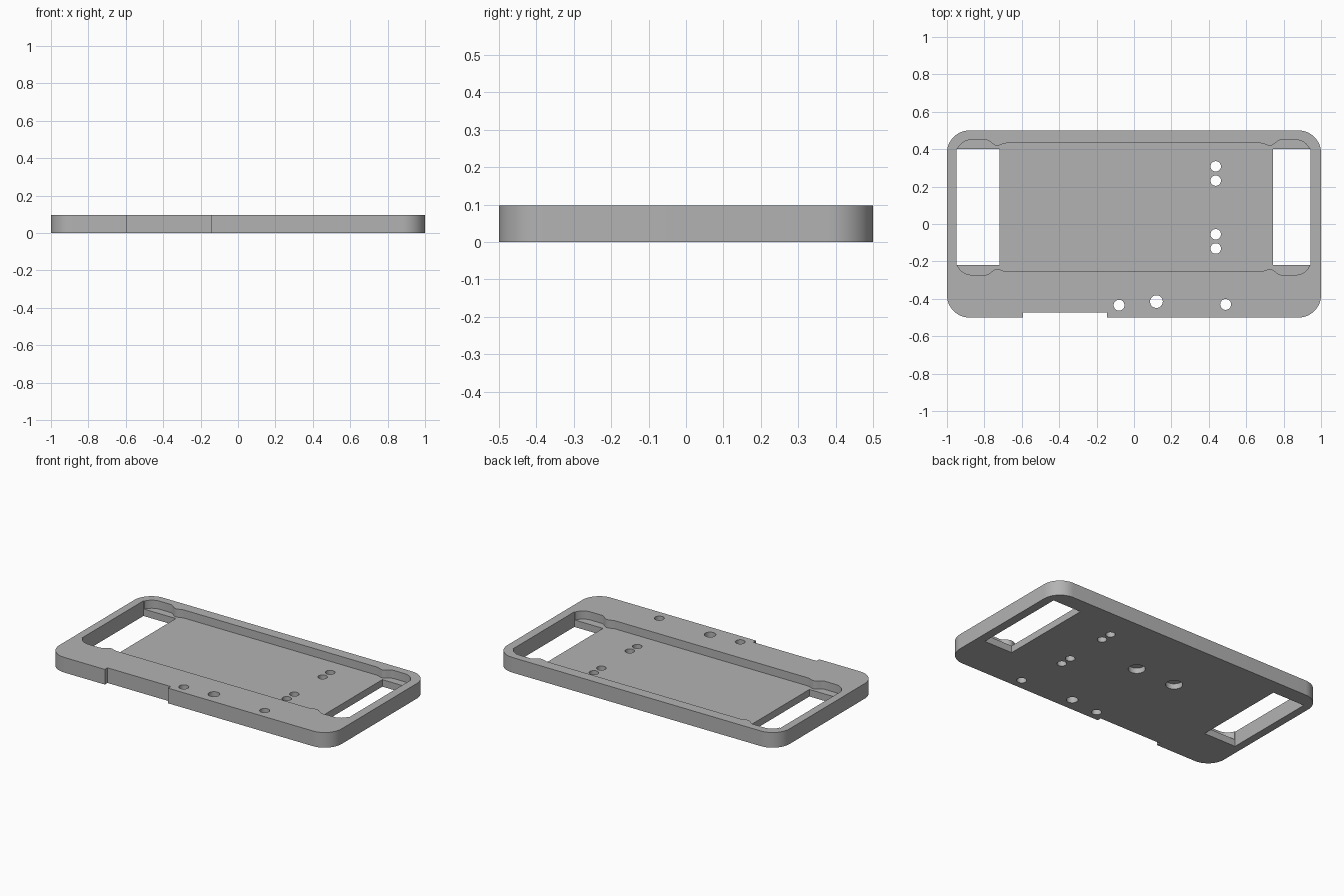
import bpy, bmesh, math

cube = bpy.data.objects.get("Cube")
if cube:
    bpy.data.objects.remove(cube, do_unlink=True)

HEIGHT, FLOOR = 0.097, 0.045
grey = bpy.data.materials.new("plain grey")
grey.use_nodes = True
colour = (0.45, 0.45, 0.45, 1)
grey.diffuse_color = colour
grey.node_tree.nodes["Principled BSDF"].inputs["Base Color"].default_value = colour


def prism(name, outline, z0, z1):
    """Extrude a flat outline between two heights."""
    bm = bmesh.new()
    face = bm.faces.new([bm.verts.new((x, y, z0)) for x, y in outline])
    up = bmesh.ops.extrude_face_region(bm, geom=[face])["geom"]
    bmesh.ops.translate(bm, vec=(0, 0, z1 - z0),
                        verts=[v for v in up if isinstance(v, bmesh.types.BMVert)])
    bmesh.ops.recalc_face_normals(bm, faces=bm.faces)
    mesh = bpy.data.meshes.new(name)
    bm.to_mesh(mesh)
    bm.free()
    mesh.materials.append(grey)
    obj = bpy.data.objects.new(name, mesh)
    bpy.context.collection.objects.link(obj)
    return obj


def arc(cx, cy, r, start, end, steps):
    angles = [math.radians(start + (end - start) * i / steps) for i in range(steps + 1)]
    return [(cx + r * math.cos(a), cy + r * math.sin(a)) for a in angles]


def circle(x, y, r):
    return arc(x, y, r, 0, 360, 32)[:-1]


def box(x0, x1, y0, y1):
    return [(x0, y0), (x1, y0), (x1, y1), (x0, y1)]


def s_curve(x0, y0, x1, y1, steps=8):
    """Smooth step from one level to another."""
    return [(x0 + (x1 - x0) * i / steps,
             y0 + (y1 - y0) * (1 - math.cos(math.pi * i / steps)) / 2)
            for i in range(1, steps + 1)]


def cut(target, name, outline, z0, z1):
    cutter = prism(name, outline, z0, z1)
    cutter.hide_render = True
    mod = target.modifiers.new(name, "BOOLEAN")
    mod.operation, mod.solver, mod.object = "DIFFERENCE", "EXACT", cutter
    bpy.context.view_layer.objects.active = target
    bpy.ops.object.modifier_apply(modifier=mod.name)
    bpy.data.objects.remove(cutter, do_unlink=True)


# Rounded plate
R = 0.12
outline = []
for sx, sy, a in ((1, 1, 0), (-1, 1, 90), (-1, -1, 180), (1, -1, 270)):
    outline += arc(sx * (1 - R), sy * (0.5 - R), R, a, a + 90, 16)
plate = prism("tray_plate", outline, 0, HEIGHT)

# Shallow pocket with a widened lobe at each end, mirrored from one quarter
CX, CY, END, LOBE, MID, DIP = -0.0025, 0.089, 0.947, 0.361, 0.343, 0.33
quarter = arc(END - 0.08, LOBE - 0.08, 0.08, 0, 90, 10)
quarter += [(0.79, LOBE)] + s_curve(0.79, LOBE, 0.73, DIP) + s_curve(0.73, DIP, 0.68, MID, 6)
half = quarter + [(-x, y) for x, y in reversed(quarter)]
pocket = half + [(x, -y) for x, y in reversed(half)]
cut(plate, "pocket", [(CX + x, CY + y) for x, y in pocket], FLOOR, 0.2)

# End windows and the front notch
cut(plate, "right_window", box(CX - END, -0.72, -0.22, 0.4), -0.1, 0.2)
cut(plate, "left_window", box(0.742, CX + END, -0.22, 0.4), -0.1, 0.2)
cut(plate, "front_notch", box(-0.593, -0.145, -0.6, -0.473), -0.1, 0.2)

# Through holes
for x, y, r in ((0.437, 0.308, 0.028), (0.437, 0.232, 0.028),
                (0.437, -0.055, 0.028), (0.437, -0.131, 0.028),
                (-0.08, -0.434, 0.029), (0.12, -0.415, 0.034), (0.49, -0.43, 0.029)):
    cut(plate, "hole", circle(x, y, r), -0.1, 0.2)

# Blind recesses underneath
for x in (0.063, -0.22):
    cut(plate, "recess", circle(x, 0.1, 0.05), -0.1, 0.035)

bpy.ops.object.select_all(action="DESELECT")
plate.select_set(True)
bpy.context.view_layer.objects.active = plate
bpy.ops.object.shade_smooth_by_angle(angle=math.radians(30))
